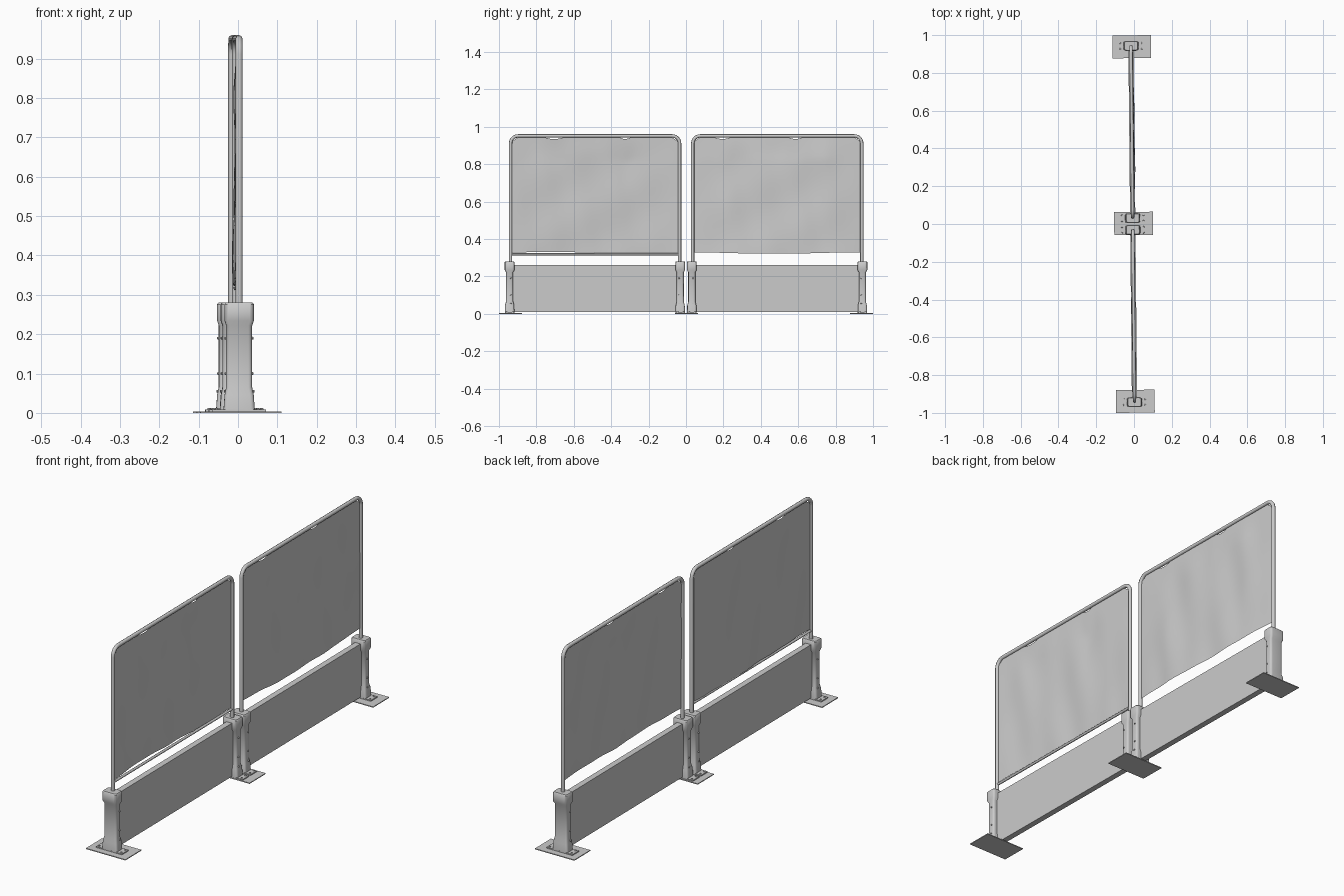
import bpy, bmesh, math
from mathutils import Matrix, Vector

if "Cube" in bpy.data.objects:
    bpy.data.objects.remove(bpy.data.objects["Cube"])

# Whole barrier is turned slightly about z
SKEW = Matrix.Translation((-0.0025, 0, 0)) @ Matrix.Rotation(0.01, 4, 'Z')
PX = -0.004  # line of posts and panels


def finish(name, bm, smooth=True):
    bmesh.ops.recalc_face_normals(bm, faces=bm.faces)
    me = bpy.data.meshes.new(name)
    bm.to_mesh(me)
    bm.free()
    ob = bpy.data.objects.new(name, me)
    bpy.context.collection.objects.link(ob)
    ob.matrix_world = SKEW
    if smooth:
        bpy.ops.object.select_all(action='DESELECT')
        ob.select_set(True)
        bpy.context.view_layer.objects.active = ob
        bpy.ops.object.shade_smooth_by_angle(angle=math.radians(40))
    return ob


def add_box(bm, c, s):
    m = Matrix.Translation(c) @ Matrix.Diagonal((*s, 1))
    bmesh.ops.create_cube(bm, size=1, matrix=m)


def add_bolt(bm, c, axis, r=0.004, h=0.006):
    rot = Vector((0, 0, 1)).rotation_difference(Vector(axis)).to_matrix().to_4x4()
    bmesh.ops.create_cone(bm, cap_ends=True, segments=8, radius1=r, radius2=r * 0.7,
                          depth=h, matrix=Matrix.Translation(c) @ rot)


def rounded_rect(hx, hy, r, n=4):
    pts = []
    for k, (sx, sy) in enumerate([(1, 1), (-1, 1), (-1, -1), (1, -1)]):
        for i in range(n + 1):
            a = math.pi / 2 * (k + i / n)
            pts.append((sx * (hx - r) + r * math.cos(a), sy * (hy - r) + r * math.sin(a)))
    return pts


def post(name, y, side):
    # lofted socket body with a flared foot and a collar
    bm = bmesh.new()
    rings = []
    for z, hx, hy in [(0.004, .040, .025), (0.045, .037, .024), (0.065, .033, .019),
                      (0.222, .033, .019), (0.234, .037, .026), (0.276, .037, .026),
                      (0.280, .034, .023)]:
        rings.append([bm.verts.new((PX + px, y + py, z))
                      for px, py in rounded_rect(hx, hy, 0.010)])
    for a, b in zip(rings, rings[1:]):
        for i in range(len(a)):
            j = (i + 1) % len(a)
            bm.faces.new((a[i], a[j], b[j], b[i]))
    bm.faces.new(rings[0])
    bm.faces.new(rings[-1])
    # side bolts through the board
    for sx in (-1, 1):
        for z in (0.055, 0.10, 0.19):
            hx = 0.036 if z < 0.06 else 0.034
            add_bolt(bm, (PX + sx * hx, y + side * 0.006, z), (sx, 0, 0))
    # foot flange and its bolts
    add_box(bm, (PX, y, 0.006), (0.135, 0.05, 0.006))
    for sx in (-1, 1):
        for sy in (-1, 1):
            add_bolt(bm, (PX + sx * 0.057, y + sy * 0.015, 0.010), (0, 0, 1), 0.005)
    finish(name, bm)


def tube(name, pts, r):
    cu = bpy.data.curves.new(name, 'CURVE')
    cu.dimensions = '3D'
    cu.bevel_depth = r
    cu.bevel_resolution = 2
    cu.use_fill_caps = True
    sp = cu.splines.new('POLY')
    sp.points.add(len(pts) - 1)
    for p, co in zip(sp.points, pts):
        p.co = (*co, 1)
    ob = bpy.data.objects.new(name, cu)
    bpy.context.collection.objects.link(ob)
    ob.matrix_world = SKEW


def frame(name, y0, y1):
    # bent tube hoop standing in two posts
    top, r = 0.951, 0.04
    pts = [(PX, y0, 0.26)]
    for cy, a0 in ((y0 + r, math.pi), (y1 - r, math.pi / 2)):
        for i in range(7):
            a = a0 - math.pi / 2 * i / 6
            pts.append((PX, cy + r * math.cos(a), top - r + r * math.sin(a)))
    pts.append((PX, y1, 0.26))
    tube(name, pts, 0.009)


def sheet(name, y0, y1, dips, lean, seed):
    # wrinkled cloth with sagging dips along its top edge
    bm = bmesh.new()
    nu, nv = 60, 36
    grid = []
    for j in range(nv + 1):
        v = j / nv
        row = []
        for i in range(nu + 1):
            u = i / nu
            y = y0 + (y1 - y0) * u
            top = 0.952 - 0.035 * max(0, 0.06 - min(u, 1 - u)) / 0.06
            for a, b in dips:
                if a < y < b:
                    top -= 0.018 * math.sin(math.pi * (y - a) / (b - a))
            low = 0.326 + 0.005 * math.sin(5 * u + seed) * min(1, 8 * u * (1 - u))
            edge = min(1, 6 * u * (1 - u)) * min(1, 5 * (1 - v))
            fold = (0.4 * math.sin(17 * u + 6 * v + seed) + 0.35 * math.sin(9 * u - 11 * v + 2 * seed)
                    + 0.25 * math.sin(31 * u + 3 * v))
            x = PX + edge * (0.006 * fold + lean * (0.4 + 0.6 * (1 - v) ** 2))
            row.append(bm.verts.new((x, y, low + (top - low) * v)))
        grid.append(row)
    for a, b in zip(grid, grid[1:]):
        for i in range(nu):
            bm.faces.new((a[i], a[i + 1], b[i + 1], b[i]))
    finish(name, bm)


# Ground plates
for nm, y, w in (("near", -0.9385, 0.121), ("middle", 0.003, 0.122), ("far", 0.9385, 0.121)):
    bm = bmesh.new()
    add_box(bm, (0, y, 0.002), (0.205, w, 0.004))
    finish(nm + "_ground_plate", bm, False)

# Two bays, each with posts, kick board, hoop frame and cloth
bays = [("near", -0.943, -0.031, [(-0.78, -0.63), (-0.37, -0.28)], -0.007, 0.6),
        ("far", 0.031, 0.943, [(0.13, 0.26), (0.53, 0.64)], 0.012, 2.3)]
for nm, y0, y1, dips, lean, seed in bays:
    post(nm + "_bay_post_a", y0, 1)
    post(nm + "_bay_post_b", y1, -1)
    bm = bmesh.new()
    add_box(bm, (PX, (y0 + y1) / 2, 0.136), (0.028, y1 - y0 - 0.02, 0.252))
    finish(nm + "_kick_board", bm, False)
    frame(nm + "_hoop_frame", y0 + 0.005, y1 - 0.003)
    sheet(nm + "_cloth_sheet", y0 + 0.005, y1 - 0.003, dips, lean, seed)

# Thin hem rod at the bottom of the near cloth
tube("hem_rod", [(PX, -0.938, 0.318), (PX, -0.034, 0.318)], 0.006)
